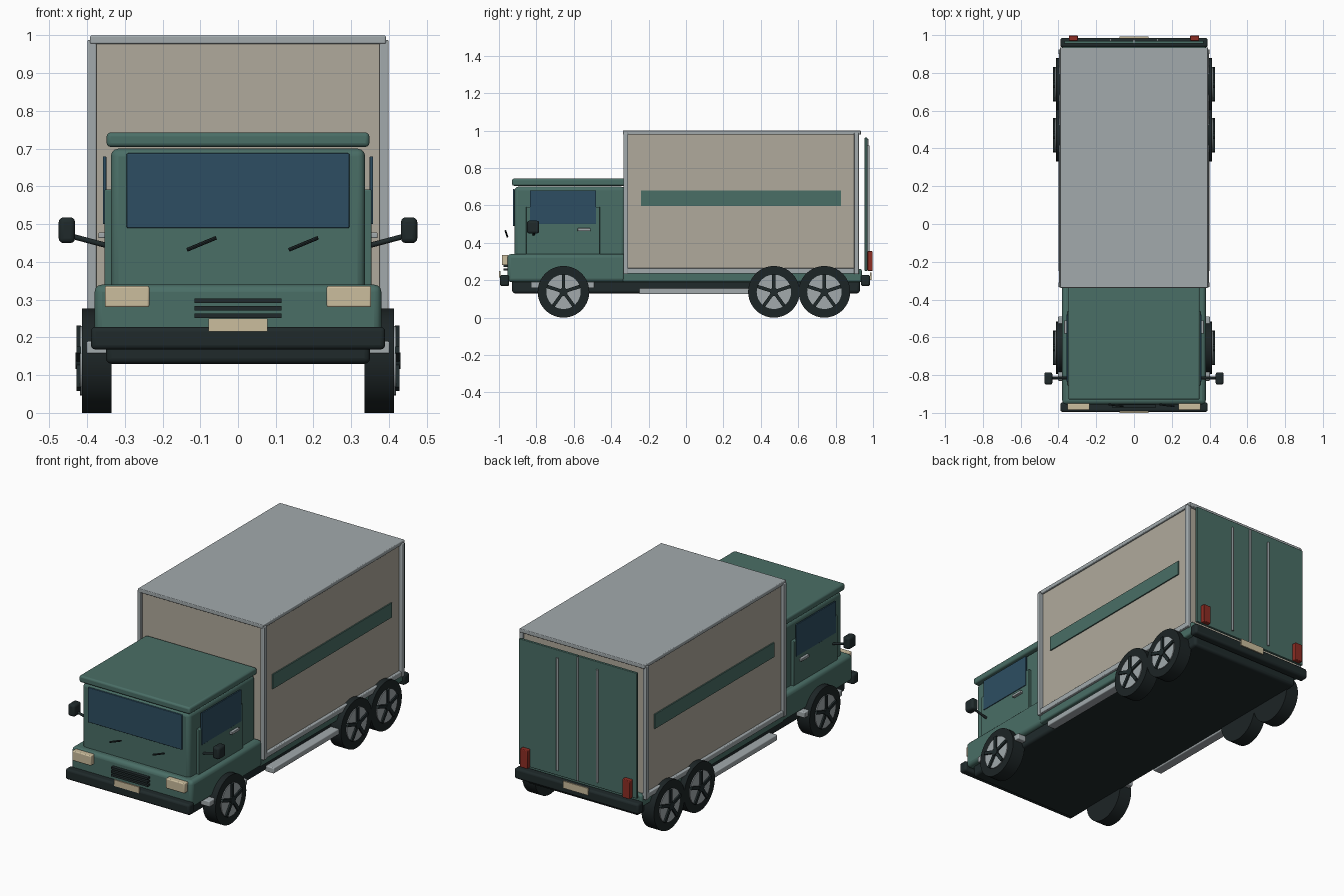
import bpy, math
from mathutils import Vector

cube = bpy.data.objects.get("Cube")
if cube:
    bpy.data.objects.remove(cube, do_unlink=True)


def material(name, r, g, b):
    m = bpy.data.materials.new(name)
    m.use_nodes = True
    m.diffuse_color = (r, g, b, 1)
    m.node_tree.nodes["Principled BSDF"].inputs["Base Color"].default_value = (r, g, b, 1)
    return m


GREEN = material("truck green", 0.068, 0.156, 0.133)
GREY = material("light grey", 0.36, 0.40, 0.415)
BEIGE = material("cargo beige", 0.434, 0.402, 0.332)
GLASS = material("window blue", 0.026, 0.076, 0.122)
DARK = material("dark trim", 0.014, 0.023, 0.024)
RUBBER = material("tyre black", 0.012, 0.018, 0.019)
CREAM = material("lamp cream", 0.60, 0.51, 0.34)
RED = material("tail red", 0.27, 0.026, 0.017)


def finish(ob, name, mat, bevel=0.0):
    ob.name = name
    ob.data.materials.append(mat)
    if bevel:
        mod = ob.modifiers.new("Bevel", 'BEVEL')
        mod.width, mod.segments = bevel, 3
    bpy.ops.object.shade_smooth_by_angle(angle=math.radians(35))
    return ob


def box(name, x, y, z, mat, bevel=0.0):
    """Box given by its (low, high) extent on each axis."""
    centre = [(a + b) / 2 for a, b in (x, y, z)]
    bpy.ops.mesh.primitive_cube_add(size=1, location=centre)
    ob = bpy.context.object
    size = Vector([b - a for a, b in (x, y, z)])
    for v in ob.data.vertices:
        v.co *= size
    return finish(ob, name, mat, bevel)


def pair(name, x, y, z, mat, bevel=0.0):
    """The same box on the left (+x) and on the right (-x)."""
    box("left_" + name, x, y, z, mat, bevel)
    box("right_" + name, (-x[1], -x[0]), y, z, mat, bevel)


def rod(name, a, b, radius, mat, sides=12):
    a, b = Vector(a), Vector(b)
    bpy.ops.mesh.primitive_cylinder_add(vertices=sides, radius=radius,
                                        depth=(b - a).length, location=(a + b) / 2)
    ob = bpy.context.object
    ob.rotation_euler = (b - a).to_track_quat('Z', 'Y').to_euler()
    return finish(ob, name, mat)


# Chassis and lower body
box("chassis", (-0.35, 0.35), (-0.93, 0.93), (0.13, 0.21), DARK, 0.015)
box("lower_body", (-0.38, 0.38), (-0.955, -0.32), (0.19, 0.34), GREEN, 0.02)
box("rear_frame", (-0.38, 0.38), (-0.34, 0.94), (0.19, 0.26), GREEN, 0.01)
box("front_bumper", (-0.39, 0.39), (-0.995, -0.945), (0.168, 0.228), DARK, 0.012)
box("rear_bumper", (-0.39, 0.39), (0.935, 0.985), (0.168, 0.228), DARK, 0.012)

# Cab
box("cab", (-0.337, 0.337), (-0.917, -0.325), (0.30, 0.70), GREEN, 0.02)
box("cab_roof", (-0.348, 0.348), (-0.93, -0.325), (0.705, 0.743), GREEN, 0.01)
box("windshield", (-0.295, 0.295), (-0.925, -0.916), (0.49, 0.688), GLASS, 0.003)
pair("door", (0.33, 0.354), (-0.855, -0.46), (0.32, 0.592), GREEN, 0.004)
pair("side_window", (0.349, 0.358), (-0.835, -0.48), (0.50, 0.68), GLASS, 0.002)
pair("door_handle", (0.352, 0.37), (-0.58, -0.51), (0.463, 0.478), GREY, 0.003)

# Cab front details
pair("headlight", (0.235, 0.353), (-0.985, -0.95), (0.28, 0.336), CREAM, 0.005)
for i in range(3):
    z = 0.257 + i * 0.02
    box(f"grille_bar_{i + 1}", (-0.115, 0.115), (-0.975, -0.95), (z - 0.006, z + 0.006), DARK)
box("front_plate", (-0.078, 0.078), (-1.0, -0.991), (0.215, 0.25), CREAM)
for side, x in (("left", 0.135), ("right", -0.135)):
    rod(side + "_wiper", (x, -0.955, 0.432), (x + 0.077, -0.965, 0.464), 0.005, DARK, 8)

# Mirrors
pair("mirror", (0.432, 0.475), (-0.85, -0.785), (0.45, 0.518), DARK, 0.012)
for side, s in (("left", 1), ("right", -1)):
    rod(side + "_mirror_arm", (s * 0.335, -0.815, 0.44), (s * 0.44, -0.815, 0.468), 0.007, DARK)

# Cargo box
box("cargo_box", (-0.38, 0.38), (-0.32, 0.915), (0.245, 0.985), BEIGE)
box("cargo_roof", (-0.392, 0.392), (-0.338, 0.935), (0.978, 1.0), GREY, 0.004)
pair("bottom_rail", (0.37, 0.396), (-0.33, 0.925), (0.235, 0.265), GREY, 0.004)
for end, y in (("front", -0.322), ("rear", 0.912)):
    pair(end + "_post", (0.375, 0.399), (y - 0.013, y + 0.013), (0.232, 0.988), GREY, 0.004)
pair("stripe", (0.378, 0.387), (-0.24, 0.83), (0.598, 0.68), GREEN)

# Rear doors, locking rods and lamps
pair("rear_door", (0.002, 0.37), (0.955, 0.97), (0.25, 0.962), GREEN, 0.003)
box("door_seam", (-0.005, 0.005), (0.956, 0.976), (0.255, 0.955), GREY)
for side, s in (("left", 1), ("right", -1)):
    rod(side + "_lock_rod", (s * 0.125, 0.975, 0.28), (s * 0.125, 0.975, 0.92), 0.006, GREY)
pair("tail_light", (0.297, 0.345), (0.97, 0.998), (0.25, 0.355), RED, 0.004)
box("rear_plate", (-0.078, 0.078), (0.983, 0.992), (0.2, 0.24), CREAM)

# Steps
pair("cab_step", (0.34, 0.402), (-0.83, -0.49), (0.157, 0.19), GREY, 0.005)
pair("side_step", (0.345, 0.40), (-0.25, 0.345), (0.125, 0.157), GREY, 0.005)

# Wheels: tyre, pale rim disc, dark rim ring, hub and five spokes
for axle, y in (("front", -0.655), ("middle", 0.47), ("rear", 0.74)):
    for side, s in (("left", 1), ("right", -1)):
        name = f"{axle}_{side}_"
        z = 0.138
        rod(name + "tyre", (s * 0.335, y, z), (s * 0.414, y, z), 0.138, RUBBER, 40)
        rod(name + "rim", (s * 0.40, y, z), (s * 0.419, y, z), 0.092, GREY, 32)
        rod(name + "hub", (s * 0.40, y, z), (s * 0.43, y, z), 0.022, DARK, 16)
        for i in range(5):
            a = math.pi / 2 + i * math.tau / 5
            spoke = box(f"{name}spoke_{i + 1}", (-0.006, 0.006), (-0.009, 0.009),
                        (-0.045, 0.045), DARK)
            spoke.location = (s * 0.422, y + 0.048 * math.cos(a), z + 0.048 * math.sin(a))
            spoke.rotation_euler.x = a - math.pi / 2
